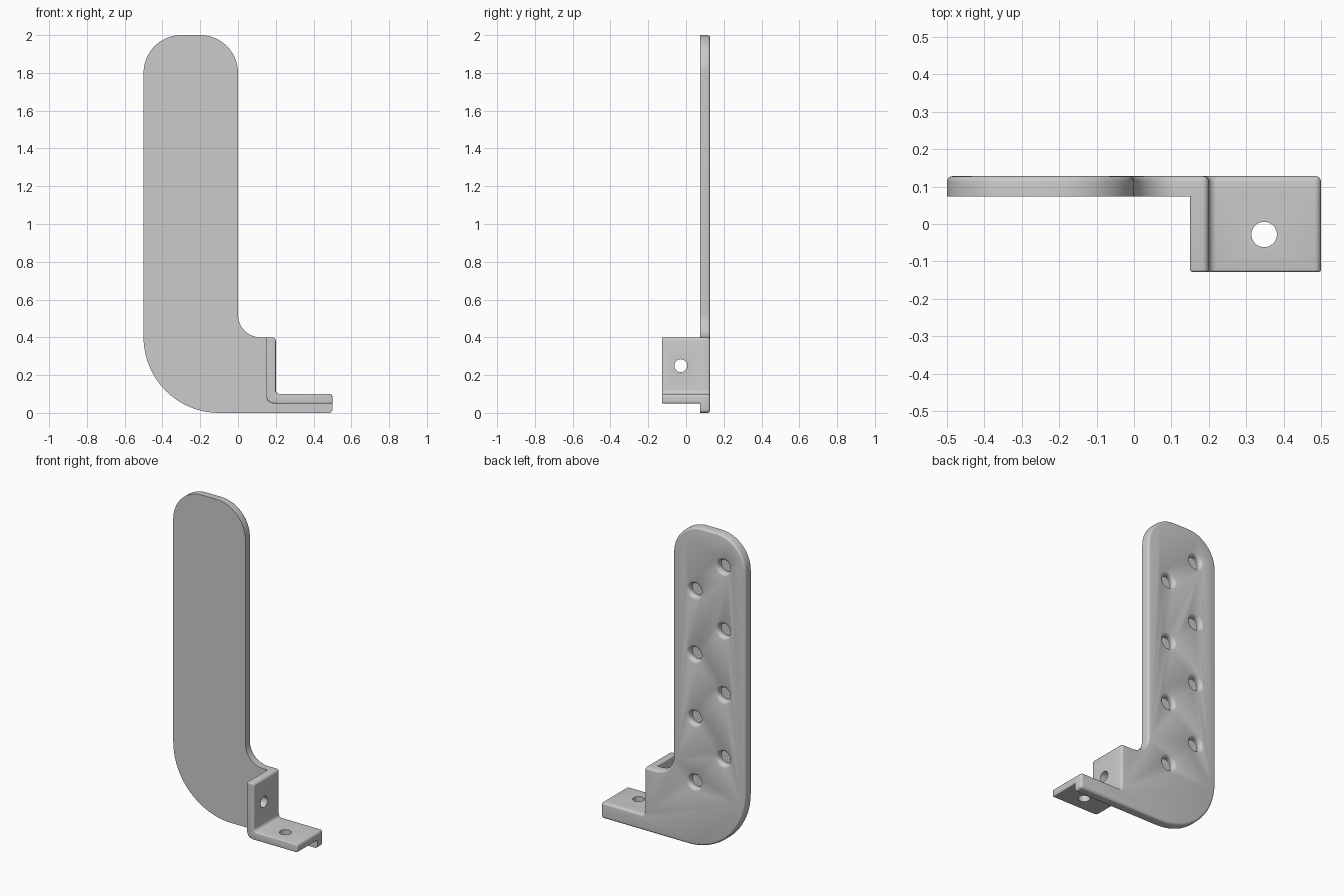
import bpy, bmesh
from math import sin, cos, tan, pi
from mathutils import Vector, Matrix

if "Cube" in bpy.data.objects:
    bpy.data.objects.remove(bpy.data.objects["Cube"], do_unlink=True)

FRONT, PLATE, BACK = -0.128, 0.073, 0.128
HOLE_Y = -0.028

grey = bpy.data.materials.new("plain grey")
grey.use_nodes = True
grey.diffuse_color = (0.6, 0.6, 0.6, 1)
grey.node_tree.nodes["Principled BSDF"].inputs["Base Color"].default_value = grey.diffuse_color


def rounded(corners):
    """Turn (x, z, radius) corners into an outline with arcs."""
    out = []
    for i, (x, z, r) in enumerate(corners):
        p = Vector((x, z))
        a = (Vector(corners[i - 1][:2]) - p).normalized()
        b = (Vector(corners[(i + 1) % len(corners)][:2]) - p).normalized()
        if r == 0:
            out.append(p)
            continue
        half = a.angle(b) / 2
        centre = p + (a + b).normalized() * r / sin(half)
        start = p + a * r / tan(half) - centre
        end = p + b * r / tan(half) - centre
        turn = start.angle_signed(end)
        steps = 5 if r < 0.05 else 20
        for k in range(steps + 1):
            t = -turn * k / steps
            out.append(centre + Vector((start.x * cos(t) - start.y * sin(t),
                                        start.x * sin(t) + start.y * cos(t))))
    return out


def make_object(name, bm):
    bmesh.ops.recalc_face_normals(bm, faces=bm.faces)
    mesh = bpy.data.meshes.new(name)
    bm.to_mesh(mesh)
    bm.free()
    mesh.materials.append(grey)
    obj = bpy.data.objects.new(name, mesh)
    bpy.context.collection.objects.link(obj)
    return obj


def extrude_outline(name, corners, y0, y1, round_y, width):
    """Extrude an outline along y and round the rim of one end."""
    bm = bmesh.new()
    face = bm.faces.new([bm.verts.new((p.x, y0, p.y)) for p in rounded(corners)])
    new = bmesh.ops.extrude_face_region(bm, geom=[face])["geom"]
    bmesh.ops.translate(bm, vec=(0, y1 - y0, 0),
                        verts=[v for v in new if isinstance(v, bmesh.types.BMVert)])
    if not face.is_valid or len(bm.faces) == len(face.verts) + 1:
        bm.faces.new([v for v in face.verts])
    bmesh.ops.recalc_face_normals(bm, faces=bm.faces)
    rim = [e for e in bm.edges if all(abs(v.co.y - round_y) < 1e-5 for v in e.verts)]
    bmesh.ops.bevel(bm, geom=rim, offset=width, segments=4, profile=0.5, affect='EDGES')
    return make_object(name, bm)


def add_lathe(bm, profile, matrix, sides=40):
    """Spin (radius, height) points around local z, then place the result."""
    rings = [[bm.verts.new(matrix @ Vector((r * cos(2 * pi * k / sides),
                                            r * sin(2 * pi * k / sides), h)))
              for k in range(sides)] for r, h in profile]
    for low, high in zip(rings, rings[1:]):
        for k in range(sides):
            n = (k + 1) % sides
            bm.faces.new((low[k], low[n], high[n], high[k]))
    bm.faces.new(rings[0])
    bm.faces.new(rings[-1])


def cut(obj, cutter_bm):
    cutter = make_object("hole_cutter", cutter_bm)
    cutter.hide_render = True
    mod = obj.modifiers.new("holes", 'BOOLEAN')
    mod.operation, mod.solver, mod.object = 'DIFFERENCE', 'EXACT', cutter
    bpy.context.view_layer.update()
    result = bpy.data.meshes.new_from_object(
        obj.evaluated_get(bpy.context.evaluated_depsgraph_get()))
    obj.modifiers.clear()
    obj.data = result
    bpy.data.objects.remove(cutter, do_unlink=True)


# Tall back plate with its foot
plate = extrude_outline("back_plate", [
    (-0.5, 0, 0.4), (0.5, 0, 0.017), (0.5, 0.1, 0.017), (0.2, 0.1, 0.02),
    (0.2, 0.4, 0.017), (0, 0.4, 0.12), (0, 2, 0.2), (-0.5, 2, 0.2)],
    PLATE, BACK, BACK, 0.015)

# Staggered blind sockets with rounded lips in the back
socket = [(0.04, -0.035)]
socket += [(0.06 - 0.02 * cos(k * pi / 12), -0.02 + 0.02 * sin(k * pi / 12)) for k in range(6)]
socket += [(0.06, 0.001), (0.06, 0.02)]
bm = bmesh.new()
for x, first in ((-0.15, 0.4), (-0.35, 0.6)):
    for row in range(4):
        add_lathe(bm, socket, Matrix.Translation((x, BACK, first + 0.4 * row))
                  @ Matrix.Rotation(-pi / 2, 4, 'X'))
cut(plate, bm)

# Angle bracket in front of the foot
bracket = extrude_outline("angle_bracket", [
    (0.15, 0.05, 0.04), (0.5, 0.05, 0.008), (0.5, 0.1, 0.017), (0.2, 0.1, 0.02),
    (0.2, 0.4, 0.017), (0.15, 0.4, 0.006)],
    FRONT, PLATE, FRONT, 0.006)

# Screw holes through both bracket walls
pin = [(0.034, -0.06), (0.034, 0.06)]
bm = bmesh.new()
add_lathe(bm, pin, Matrix.Translation((0.348, HOLE_Y, 0.075)))
add_lathe(bm, pin, Matrix.Translation((0.175, HOLE_Y, 0.25)) @ Matrix.Rotation(pi / 2, 4, 'Y'))
cut(bracket, bm)

# Smooth shading with sharp creases
bpy.ops.object.select_all(action='DESELECT')
for obj in (plate, bracket):
    obj.select_set(True)
bpy.context.view_layer.objects.active = plate
bpy.ops.object.shade_smooth_by_angle(angle=0.6)
